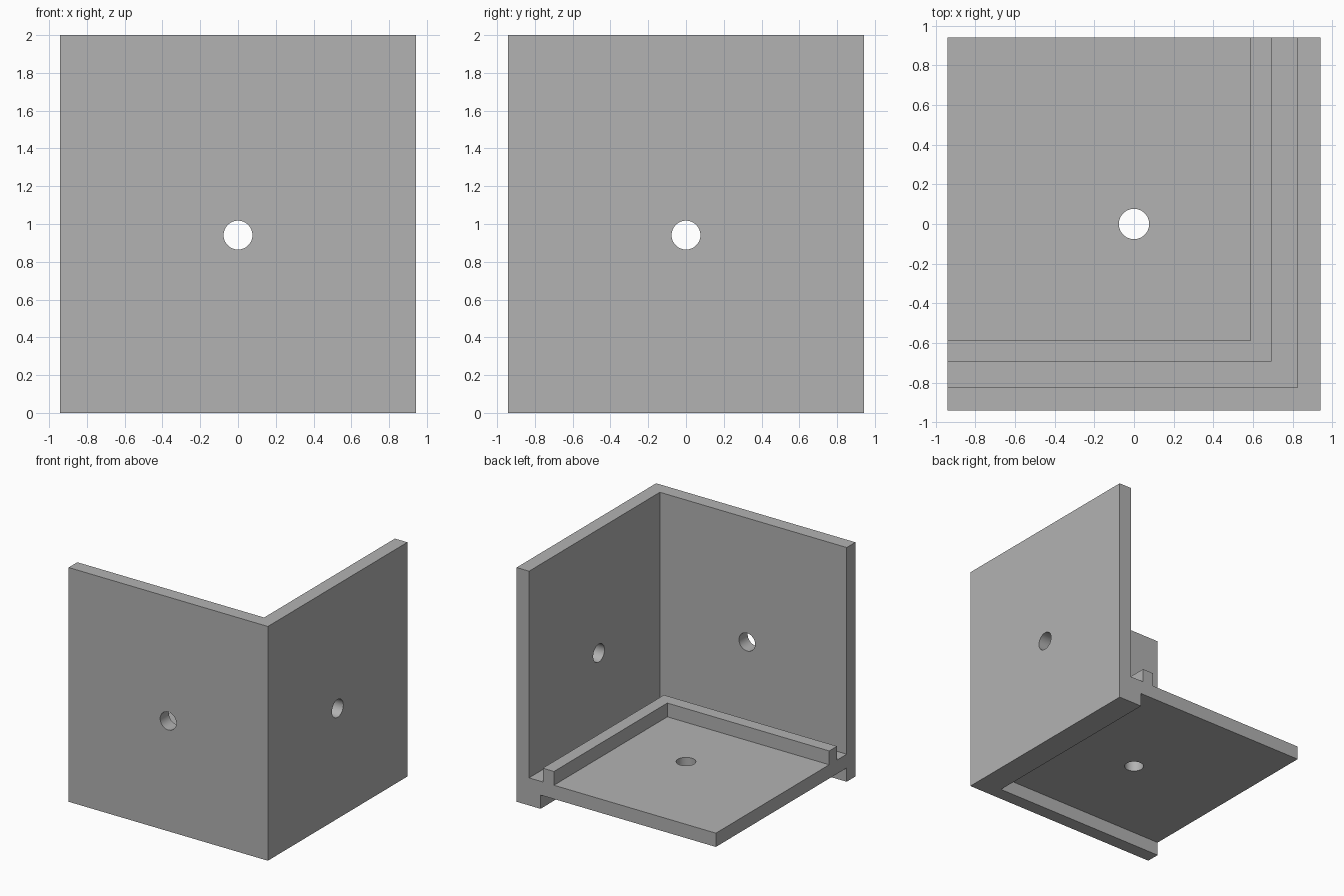
import bpy, bmesh, math
from mathutils import Matrix

if "Cube" in bpy.data.objects:
    bpy.data.objects.remove(bpy.data.objects["Cube"], do_unlink=True)

U = 2 / 17                # wall thickness, the base unit
H = 8 * U                 # half width
OUT = H + 0.5             # cutters overshoot the open sides
GREY = 0.448

mat = bpy.data.materials.new("plain grey")
mat.use_nodes = True
mat.diffuse_color = (GREY, GREY, GREY, 1)
mat.node_tree.nodes["Principled BSDF"].inputs["Base Color"].default_value = (GREY, GREY, GREY, 1)


def prism(name, outline, z0, z1):
    """Extrude a plan outline from z0 up to z1."""
    bm = bmesh.new()
    face = bm.faces.new([bm.verts.new((x, y, z0)) for x, y in outline])
    top = bmesh.ops.extrude_face_region(bm, geom=[face])["geom"]
    bmesh.ops.translate(bm, vec=(0, 0, z1 - z0),
                        verts=[v for v in top if isinstance(v, bmesh.types.BMVert)])
    bmesh.ops.recalc_face_normals(bm, faces=bm.faces)
    return finish(name, bm)


def finish(name, bm):
    mesh = bpy.data.meshes.new(name)
    bm.to_mesh(mesh)
    bm.free()
    mesh.materials.append(mat)
    ob = bpy.data.objects.new(name, mesh)
    bpy.context.collection.objects.link(ob)
    return ob


def corner_rect(x, y):
    """Rectangle reaching from (x, y) past the open left and back sides."""
    return [(-OUT, y), (x, y), (x, OUT), (-OUT, OUT)]


def drill(name, matrix):
    bm = bmesh.new()
    bmesh.ops.create_cone(bm, cap_ends=True, segments=48, radius1=0.65 * U,
                          radius2=0.65 * U, depth=4 * U, matrix=matrix)
    return finish(name, bm)


# Solid block that becomes the corner bracket
bracket = prism("corner_bracket", [(-H, -H), (H, -H), (H, H), (-H, H)], 0, 2)

wall, groove, lip = H - U, H - 2.1 * U, H - 3 * U
cutters = [
    # room between the walls, above the lip
    prism("room_cutter", corner_rect(wall, -wall), 3 * U, 2.5),
    # well inside the lip, down to the floor plate
    prism("well_cutter", corner_rect(lip, -lip), 2 * U, 3.5 * U),
    # groove between the walls and the lip
    prism("groove_cutter", [(-OUT, -wall), (wall, -wall), (wall, OUT),
                            (groove, OUT), (groove, -groove), (-OUT, -groove)],
          2 * U, 3.5 * U),
    # recess under the floor plate, wider rim on the side wall
    prism("underside_cutter", corner_rect(H - 1.92 * U, -wall), -0.5, U),
    # screw holes
    drill("floor_hole_cutter", Matrix.Translation((0, 0, 1.5 * U))),
    drill("front_hole_cutter", Matrix.Translation((0, -H, H)) @ Matrix.Rotation(math.pi / 2, 4, "X")),
    drill("side_hole_cutter", Matrix.Translation((H, 0, H)) @ Matrix.Rotation(math.pi / 2, 4, "Y")),
]

bpy.ops.object.select_all(action="DESELECT")
bpy.context.view_layer.objects.active = bracket
bracket.select_set(True)
for cutter in cutters:
    cutter.hide_render = True
    mod = bracket.modifiers.new(cutter.name, "BOOLEAN")
    mod.operation = "DIFFERENCE"
    mod.solver = "EXACT"
    mod.object = cutter
    bpy.ops.object.modifier_apply(modifier=mod.name)
    bpy.data.objects.remove(cutter, do_unlink=True)

bpy.ops.object.shade_smooth_by_angle(angle=math.radians(30))
